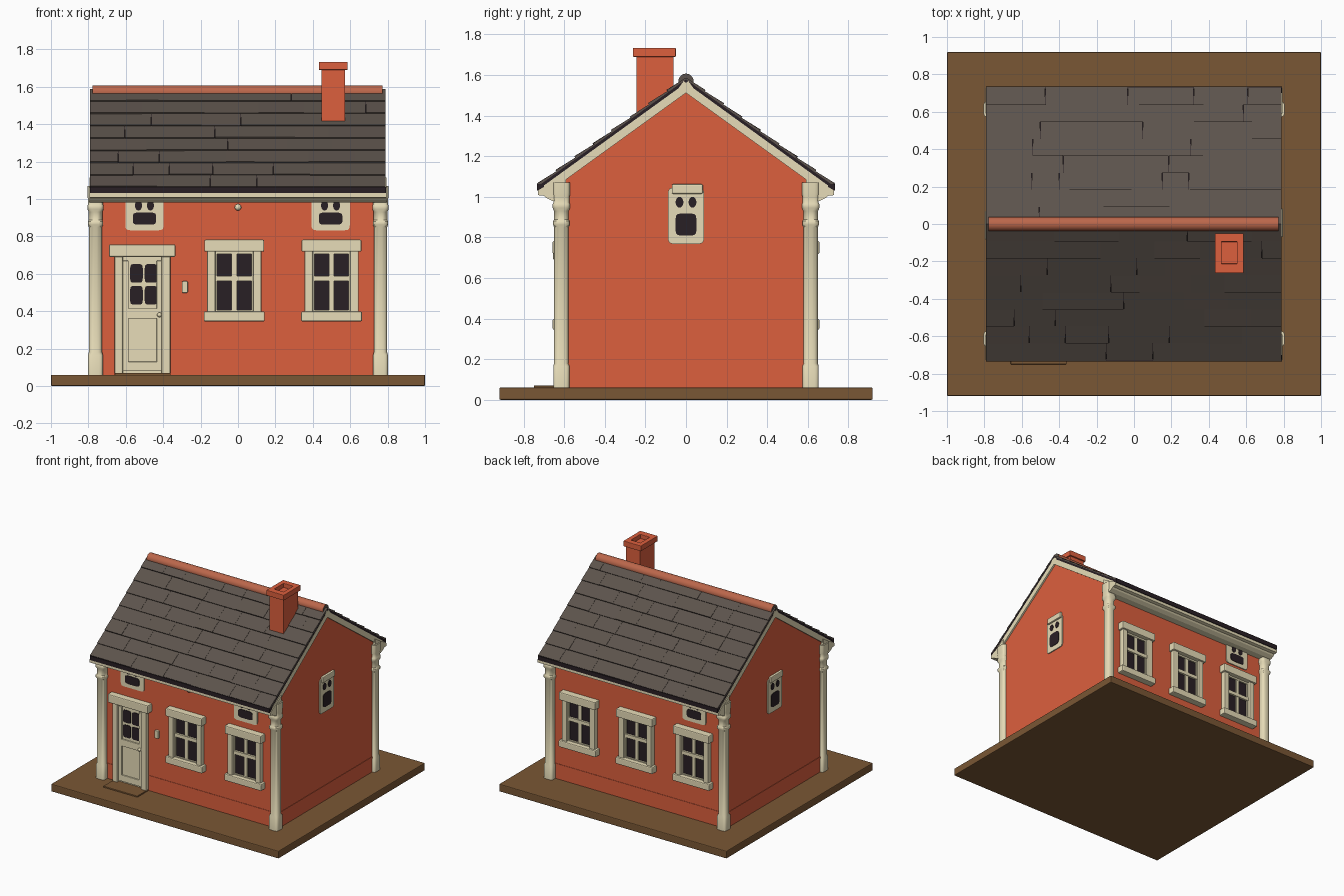
import bpy, bmesh, math, random
from mathutils import Matrix, Vector

if "Cube" in bpy.data.objects:
    bpy.data.objects.remove(bpy.data.objects["Cube"])

random.seed(4)


def material(name, rgb):
    m = bpy.data.materials.new(name)
    m.diffuse_color = (*rgb, 1)
    m.use_nodes = True
    m.node_tree.nodes["Principled BSDF"].inputs["Base Color"].default_value = m.diffuse_color
    return m


RED = material("red wall", (0.72, 0.115, 0.048))
CREAM = material("cream trim", (0.80, 0.72, 0.48))
SLATE = material("slate roof", (0.107, 0.086, 0.072))
DARK = material("dark glass", (0.022, 0.014, 0.018))
EARTH = material("brown earth", (0.195, 0.096, 0.035))
TILE = material("ridge clay", (0.50, 0.135, 0.070))


def finish(name, bm, mat, bevel=0, smooth=False):
    bmesh.ops.recalc_face_normals(bm, faces=bm.faces)
    me = bpy.data.meshes.new(name)
    bm.to_mesh(me)
    bm.free()
    me.materials.append(mat)
    ob = bpy.data.objects.new(name, me)
    bpy.context.collection.objects.link(ob)
    if bevel:
        b = ob.modifiers.new("soft edges", 'BEVEL')
        b.width, b.segments = bevel, 2
    if smooth:
        bpy.context.view_layer.objects.active = ob
        ob.select_set(True)
        bpy.ops.object.shade_smooth_by_angle(angle=math.radians(40))
        ob.select_set(False)
    return ob


def hexa(bm, pts):
    """Box from 8 corners ordered bottom loop then top loop."""
    v = [bm.verts.new(p) for p in pts]
    for f in ((0, 1, 2, 3), (4, 5, 6, 7), (0, 1, 5, 4), (1, 2, 6, 5), (2, 3, 7, 6), (3, 0, 4, 7)):
        bm.faces.new([v[i] for i in f])


def boxes(name, mat, items, M=Matrix(), bevel=0):
    """One object from boxes given as (u0, u1, v0, v1, w0, w1)."""
    bm = bmesh.new()
    for a, b, c, d, e, f in items:
        hexa(bm, [M @ Vector(p) for p in ((a, c, e), (b, c, e), (b, d, e), (a, d, e),
                                          (a, c, f), (b, c, f), (b, d, f), (a, d, f))])
    return finish(name, bm, mat, bevel)


def prism(name, mat, pts, depth0, depth1, M):
    """Profile extruded along local depth."""
    bm = bmesh.new()
    a = [bm.verts.new(M @ Vector((p[0], p[1], depth0))) for p in pts]
    b = [bm.verts.new(M @ Vector((p[0], p[1], depth1))) for p in pts]
    bm.faces.new(a)
    bm.faces.new(b)
    for i in range(len(pts)):
        j = (i + 1) % len(pts)
        bm.faces.new((a[i], a[j], b[j], b[i]))
    return finish(name, bm, mat)


def face_frame(turn, dist):
    """u across, v up, w outward for a wall turned from the front."""
    return (Matrix.Rotation(math.radians(turn), 4, 'Z') @ Matrix.Translation((0, -dist, 0))
            @ Matrix.Rotation(math.pi / 2, 4, 'X'))


def oval(cu, cv, ru, rv, power=1.0, n=16):
    """Ellipse; a low power makes it a rounded rectangle."""
    def f(t):
        return math.copysign(abs(t) ** power, t)
    return [(cu + ru * f(math.cos((i + .5) * math.tau / n)),
             cv + rv * f(math.sin((i + .5) * math.tau / n))) for i in range(n)]


WX, WY = 0.775, 0.605
FRONT, BACK = face_frame(0, WY), face_frame(180, WY)
RIGHT, LEFT = face_frame(90, WX), face_frame(-90, WX)
ALONG_X = face_frame(90, 0)      # profile in y, z, extruded along x

# Ground slab, walls and plinth
boxes("ground_slab", EARTH, [(-1, 1, -0.92, 0.92, 0, 0.06)], bevel=0.006)
prism("walls", RED, [(-WY, .05), (WY, .05), (WY, 1.08), (0, 1.53), (-WY, 1.08)], -WX, WX, ALONG_X)
boxes("plinth", RED, [(-WX - .003, WX + .003, -WY - .003, WY + .003, .05, .18)])

# Roof: slope coordinates d down the slope, n along its normal
A = math.atan2(0.52, 0.72)
LEN = 0.897


def slope(x, d, n, side):
    return Vector((x, side * (d * math.cos(A) + n * math.sin(A)),
                   1.586 - d * math.sin(A) + n * math.cos(A)))


def slope_box(bm, x0, x1, d0, d1, lo, top0, top1, side):
    hexa(bm, [slope(x0, d0, lo, side), slope(x1, d0, lo, side), slope(x1, d1, lo, side),
              slope(x0, d1, lo, side), slope(x0, d0, top0, side), slope(x1, d0, top0, side),
              slope(x1, d1, top1, side), slope(x0, d1, top1, side)])


for side, label in ((-1, "front"), (1, "back")):
    # dark deck whose edge shows under the slates
    bm = bmesh.new()
    slope_box(bm, -.787, .787, 0, LEN - .001, -.022, -.002, -.002, side)
    finish(label + "_roof_deck", bm, DARK)
    # dark board closing the eave
    y0, y1 = sorted((side * .70, side * .734))
    boxes(label + "_eave_edge", DARK, [(-.79, .79, y0, y1, 1.031, 1.064)])
    # staggered slates in overlapping rows
    bm = bmesh.new()
    rows = 8
    for r in range(rows):
        d0, d1 = r * LEN / rows, (r + 1) * LEN / rows
        x = -.79
        while x < .789:
            w = random.uniform(.14, .36)
            end = .79 if x + w > .70 else x + w
            slope_box(bm, x, end - .001, d0, d1 + random.uniform(-.003, .002), -.006, .001,
                      random.uniform(.006, .009), side)
            x = end
    finish(label + "_roof_slates", bm, SLATE)
    # gable boards following the slope
    bm = bmesh.new()
    for s in (-1, 1):
        slope_box(bm, s * .755, s * .788, 0, LEN - .012, -.060, -.020, -.020, side)
    finish(label + "_gable_boards", bm, CREAM)
    # eave cornice
    prof = [(.59, .98), (.66, .98), (.69, .995), (.70, 1.005), (.728, 1.008), (.728, 1.032), (.59, 1.115)]
    prism(label + "_cornice", CREAM, [(side * y, z) for y, z in prof], -.795, .795, ALONG_X)

# Rounded ridge cap with dark ends
bm = bmesh.new()
bmesh.ops.create_cone(bm, cap_ends=True, segments=20, radius1=.038, radius2=.038, depth=1.55,
                      matrix=Matrix.Translation((-.003, 0, 1.569)) @ Matrix.Rotation(math.pi / 2, 4, 'Y'))
for f in bm.faces:
    f.material_index = int(abs(f.normal.x) > .9)
finish("ridge_cap", bm, TILE, smooth=True).data.materials.append(SLATE)

# Chimney with open cap
boxes("chimney_shaft", RED, [(.447, .572, -.245, -.062, 1.38, 1.70)])
boxes("chimney_cap", RED, [(.432, .468, -.262, -.05, 1.69, 1.733), (.55, .586, -.262, -.05, 1.69, 1.733),
                           (.46, .56, -.262, -.212, 1.69, 1.733), (.46, .56, -.095, -.05, 1.69, 1.733)],
      bevel=.003)

# Corner columns: round shaft, squarish base and capital
PROFILE = [(.040, .05), (.040, .165), (.036, .18), (.036, .85), (.041, .862), (.041, .88), (.037, .887),
           (.037, .93), (.043, .945), (.043, .965), (.039, .972), (.041, 1.0), (.043, 1.02), (.043, 1.07)]
for sx in (-1, 1):
    for sy in (-1, 1):
        bm = bmesh.new()
        n, rings = 20, []
        for r, z in PROFILE:
            ring = oval(sx * .762, sy * .614, r, r, .45 if r > .038 else .8, n)
            rings.append([bm.verts.new((x, y, z)) for x, y in ring])
        for a, b in zip(rings, rings[1:]):
            for i in range(n):
                bm.faces.new((a[i], a[(i + 1) % n], b[(i + 1) % n], b[i]))
        bm.faces.new(rings[0])
        bm.faces.new(rings[-1])
        finish(("front" if sy < 0 else "back") + "_column", bm, CREAM, smooth=True)


# Sash window: casing, glass, glazing bars
def window(M, u):
    M = M @ Matrix.Translation((u, 0, 0))
    boxes("window_glass", DARK, [(-.12, .12, .39, .725, -.01, .006)], M)
    boxes("window_casing", CREAM, [(-.145, -.10, .39, .73, -.01, .038), (.10, .145, .39, .73, -.01, .038),
                                   (-.160, .160, .718, .782, -.01, .052),
                                   (-.163, .163, .345, .398, -.01, .052)], M, .007)
    boxes("window_bars", CREAM, [(-.014, .014, .39, .72, 0, .016), (-.10, .10, .560, .588, 0, .022),
                                 (-.102, -.092, .39, .72, 0, .018), (.092, .102, .39, .72, 0, .018),
                                 (-.10, .10, .705, .72, 0, .018), (-.10, .10, .39, .405, 0, .018)], M)


for u in (-.02, .5):
    window(FRONT, u)
for u in (-.5, 0, .5):
    window(BACK, u)


# Small loft vents: pale plate with three dark openings
def vent(M, u, low, high, half, hole, top_v):
    prism("vent_plate", CREAM, oval(u, (low + high) / 2, half, (high - low) / 2, .18), -.01, .008, M)
    prism("vent_opening", DARK, oval(u, (hole[1] + hole[2]) / 2, hole[0], (hole[2] - hole[1]) / 2, .4),
          .002, .012, M)
    for s in (-1, 1):
        prism("vent_hole", DARK, oval(u + s * .032, top_v, .019, .027), .002, .012, M)


for M, u in ((FRONT, -.5), (FRONT, .495), (BACK, .5)):
    vent(M, u, .832, 1.04, .103, (.063, .862, .928), .965)
for M in (RIGHT, LEFT):
    vent(M, 0, .768, 1.045, .09, (.052, .808, .918), .973)
    boxes("vent_hood", CREAM, [(-.07, .083, 1.015, 1.062, 0, .022)], M, .006)

# Front door: leaf, frame, panes, panel, knob and step
boxes("door_leaf", CREAM, [(-.625, -.40, .06, .69, -.01, .012)], FRONT)
boxes("door_frame", CREAM, [(-.66, -.615, .06, .70, -.01, .035), (-.408, -.362, .06, .70, -.01, .035),
                            (-.69, -.335, .69, .757, -.01, .05)], FRONT, .007)
boxes("door_rails", CREAM, [(-.615, -.585, .08, .67, .01, .022), (-.435, -.408, .08, .67, .01, .022),
                            (-.615, -.408, .36, .415, .01, .022), (-.615, -.408, .08, .13, .01, .022)],
      FRONT, .003)
for cu in (-.543, -.465):
    for cv in (.485, .602):
        prism("door_pane", DARK, oval(cu, cv, .034, .050, .35), .01, .016, FRONT)
bm = bmesh.new()
for centre, r in (((-.42, .38, .033), .013), ((0, .955, .006), .018)):
    bmesh.ops.create_uvsphere(bm, u_segments=12, v_segments=8, radius=r,
                              matrix=FRONT @ Matrix.Translation(centre))
finish("door_knob_and_wall_stud", bm, CREAM, smooth=True)
boxes("door_step", EARTH, [(-.66, -.36, -.75, -.60, .05, .070)], bevel=.004)
boxes("door_bell", CREAM, [(-.30, -.268, .498, .56, -.01, .018)], FRONT, .005)
